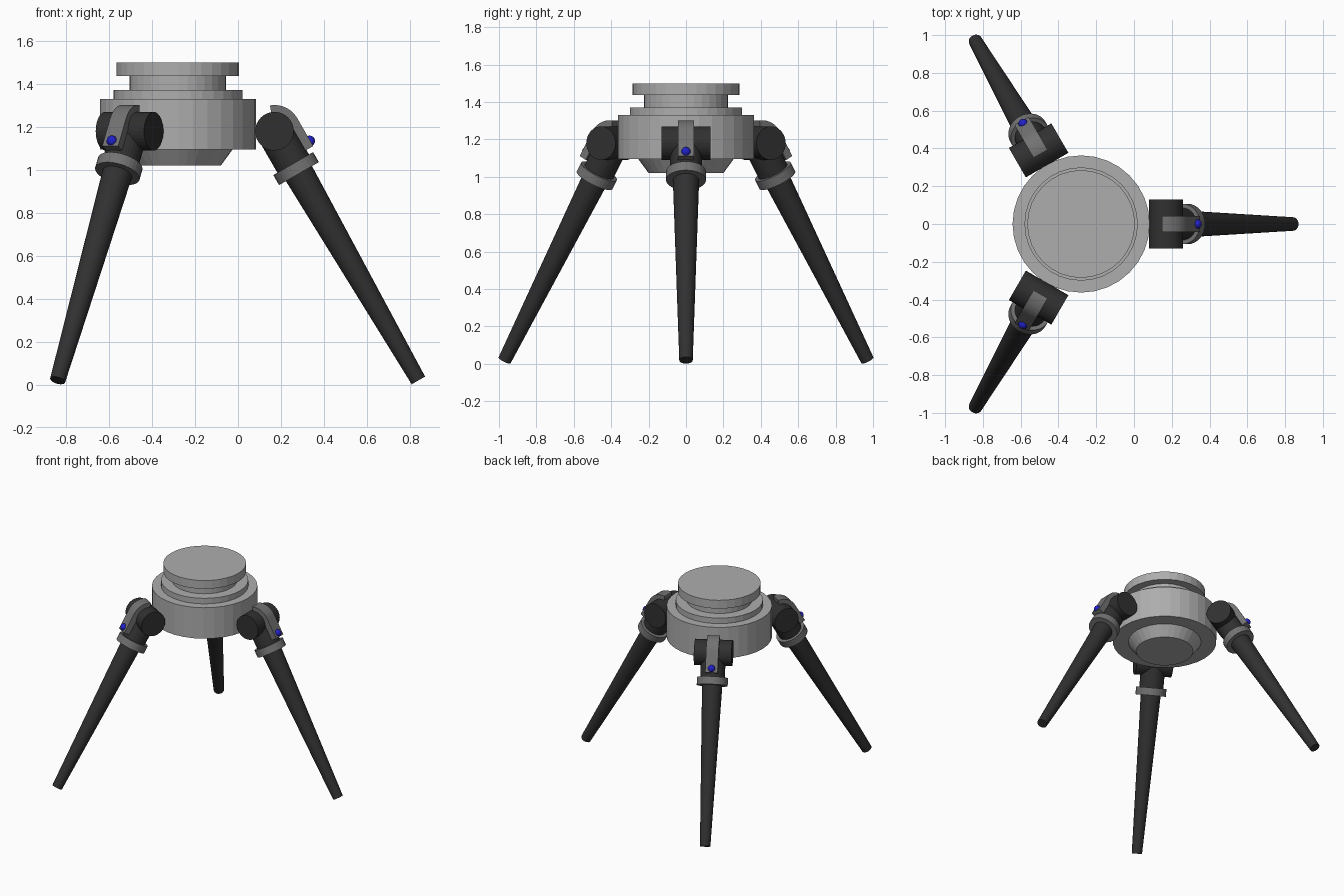
import bpy, bmesh
from math import sin, cos, pi, radians
from mathutils import Matrix, Vector

if "Cube" in bpy.data.objects:
    bpy.data.objects.remove(bpy.data.objects["Cube"])


def material(name, rgb):
    m = bpy.data.materials.new(name)
    m.diffuse_color = (*rgb, 1)
    m.use_nodes = True
    m.node_tree.nodes["Principled BSDF"].inputs["Base Color"].default_value = m.diffuse_color
    return m


LIGHT = material("light_grey", (0.42, 0.42, 0.42))
MID = material("mid_grey", (0.17, 0.17, 0.17))
DARK = material("dark_grey", (0.03, 0.03, 0.03))
BLUE = material("blue", (0.015, 0.015, 0.60))


def finish(name, bm, matrix, mat):
    bmesh.ops.recalc_face_normals(bm, faces=bm.faces)
    bm.transform(matrix)
    me = bpy.data.meshes.new(name)
    bm.to_mesh(me)
    bm.free()
    me.materials.append(mat)
    ob = bpy.data.objects.new(name, me)
    bpy.context.collection.objects.link(ob)
    return ob


def lathe(name, profile, matrix, mat, sides=32):
    """Revolve (radius, z) points around z, with flat end caps."""
    bm = bmesh.new()
    rings = [[bm.verts.new((r * cos(2 * pi * i / sides), r * sin(2 * pi * i / sides), z))
              for i in range(sides)] for r, z in profile]
    for a, b in zip(rings, rings[1:]):
        for i in range(sides):
            j = (i + 1) % sides
            bm.faces.new((a[i], a[j], b[j], b[i]))
    bm.faces.new(rings[0])
    bm.faces.new(rings[-1])
    return finish(name, bm, matrix, mat)


def strap(name, matrix, mat, inner=0.08, outer=0.122, half=0.043):
    """Curved band over the hinge, running straight down the leg at its end."""
    angles = [radians(100 - 70 * i / 10) for i in range(11)]
    axis = Vector((0.5, 0, -0.866))

    def edge(r):
        pts = [Vector((r * cos(a), 0, r * sin(a))) for a in angles]
        return pts + [pts[-1] + axis * 0.15]
    outline = edge(outer) + edge(inner)[::-1]
    bm = bmesh.new()
    face = bm.faces.new([bm.verts.new(p + Vector((0, -half, 0))) for p in outline])
    ext = bmesh.ops.extrude_face_region(bm, geom=[face])
    bmesh.ops.translate(bm, vec=(0, 2 * half, 0),
                        verts=[v for v in ext["geom"] if isinstance(v, bmesh.types.BMVert)])
    return finish(name, bm, matrix, mat)


def ball(name, r, matrix, mat):
    bm = bmesh.new()
    bmesh.ops.create_uvsphere(bm, u_segments=16, v_segments=10, radius=r)
    return finish(name, bm, matrix, mat)


# Stepped round head
centre = Matrix.Translation((-0.28, 0, 0))
lathe("head", [(0.20, 1.02), (0.255, 1.095), (0.363, 1.095), (0.363, 1.33),
               (0.30, 1.33), (0.30, 1.372), (0.225, 1.372), (0.225, 1.437),
               (0.285, 1.437), (0.285, 1.50)], centre, LIGHT)

# Three identical hinged legs
for n in range(3):
    hinge = centre @ Matrix.Rotation(2 * pi * n / 3, 4, 'Z') @ Matrix.Translation((0.45, 0, 1.18))
    leg = hinge @ Matrix.Rotation(radians(150), 4, 'Y')    # z runs down the leg
    tag = f"_{n + 1}"
    lathe("hinge" + tag, [(0.09, -0.13), (0.09, 0.13)],
          hinge @ Matrix.Rotation(pi / 2, 4, 'X'), DARK)
    lathe("leg_neck" + tag, [(0.085, 0.0), (0.085, 0.18)], leg, DARK)
    lathe("collar" + tag, [(0.107, 0.174), (0.107, 0.228)], leg, MID)
    lathe("leg" + tag, [(0.071, 0.20), (0.036, 1.34)], leg, DARK)
    strap("strap" + tag, hinge, MID)
    ball("bolt" + tag, 0.025, leg @ Matrix.Translation((-0.119, 0, 0.121)), BLUE)
